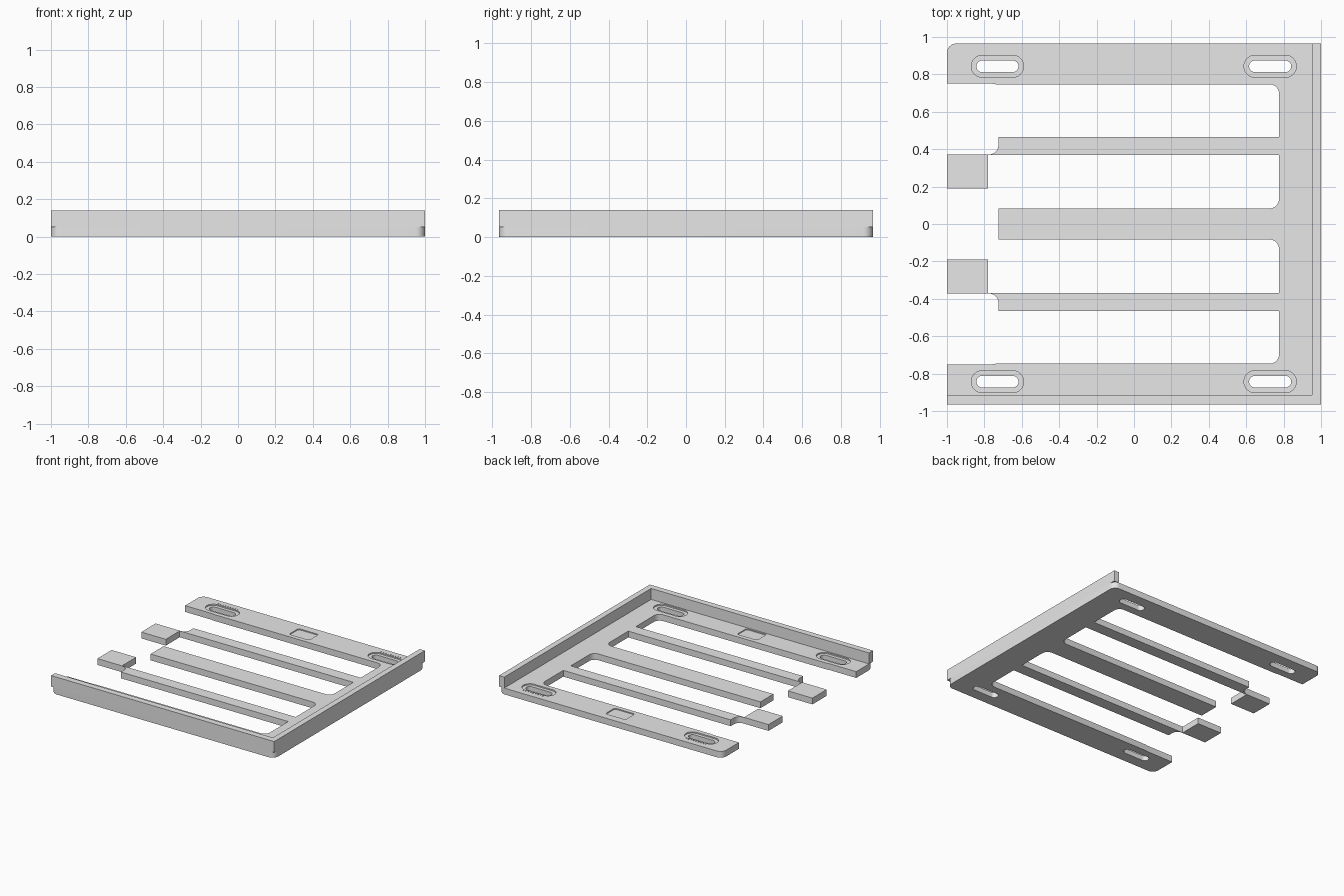
import bpy, bmesh, math

if "Cube" in bpy.data.objects:
    bpy.data.objects.remove(bpy.data.objects["Cube"])

BASE_H, WALL_H = 0.051, 0.14     # plate thickness, rim top
X, Y = 1.0, 0.965                # half sizes
R = 0.05                         # fillet radius

grey = bpy.data.materials.new("plain grey")
grey.diffuse_color = (0.8, 0.8, 0.8, 1)
grey.use_nodes = True
grey.node_tree.nodes["Principled BSDF"].inputs["Base Color"].default_value = grey.diffuse_color


def rounded(points, steps=8):
    """Outline from (x, y, radius) corners; right-angled corners get arcs."""
    out = []
    n = len(points)
    for i, (x, y, r) in enumerate(points):
        if r == 0:
            out.append((x, y))
            continue
        px, py, _ = points[i - 1]
        nx, ny, _ = points[(i + 1) % n]
        la, lb = math.hypot(px - x, py - y), math.hypot(nx - x, ny - y)
        a = ((px - x) / la * r, (py - y) / la * r)
        b = ((nx - x) / lb * r, (ny - y) / lb * r)
        for k in range(steps + 1):
            t = k / steps * math.pi / 2
            u, v = 1 - math.sin(t), 1 - math.cos(t)
            out.append((x + a[0] * u + b[0] * v, y + a[1] * u + b[1] * v))
    return out


def add_prism(bm, outline, z0, z1):
    face = bm.faces.new([bm.verts.new((x, y, z0)) for x, y in outline])
    ext = bmesh.ops.extrude_face_region(bm, geom=[face])
    top = [g for g in ext["geom"] if isinstance(g, bmesh.types.BMVert)]
    bmesh.ops.translate(bm, verts=top, vec=(0, 0, z1 - z0))


def make(name, prisms):
    bm = bmesh.new()
    for outline, z0, z1 in prisms:
        add_prism(bm, outline, z0, z1)
    bmesh.ops.remove_doubles(bm, verts=bm.verts, dist=1e-5)
    bmesh.ops.recalc_face_normals(bm, faces=bm.faces)
    mesh = bpy.data.meshes.new(name)
    bm.to_mesh(mesh)
    bm.free()
    mesh.materials.append(grey)
    ob = bpy.data.objects.new(name, mesh)
    bpy.context.collection.objects.link(ob)
    return ob


def box(cx, cy, w, h, r=0.0):
    w, h = w / 2, h / 2
    return rounded([(cx - w, cy - h, r), (cx + w, cy - h, r),
                    (cx + w, cy + h, r), (cx - w, cy + h, r)])


# Comb-shaped plate: upper half, listed from the outer right corner inward
half = [
    (X, Y, R), (-X, Y, R),
    (-X, 0.751, 0), (-0.765, 0.751, 0), (-0.74, 0.747, 0),   # end of outer bar
    (0.775, 0.747, R), (0.775, 0.464, 0),                    # outer slot
    (-0.725, 0.464, 0), (-0.725, 0.372, R), (-X, 0.372, 0),  # thin bar and pad
    (-X, 0.19, 0), (-0.78, 0.19, 0), (-0.78, 0.368, 0),
    (0.775, 0.368, 0), (0.775, 0.083, R), (-0.725, 0.083, 0),  # inner slot
]
mirrored = [(x, -y, r) for x, y, r in reversed(half)]
plate = make("base_plate", [(rounded(half + mirrored), 0, BASE_H)])

# Cutters: screw slots, their shallow recesses, label pockets and scale ticks
slots, shallow, ticks = [], [], []
for s in (1, -1):
    cy = s * 0.843
    shallow.append((box(0, cy, 0.18, 0.12, 0.015), BASE_H - 0.008, 0.1))
    for cx in (-0.73, 0.728):
        slots.append((box(cx, cy, 0.225, 0.062, 0.0309), -0.1, 0.1))
        shallow.append((box(cx, cy, 0.28, 0.118, 0.0589), BASE_H - 0.01, 0.1))
        for k in range(-4, 5):
            ticks.append((box(cx + k * 0.022, s * 0.914, 0.005, 0.014),
                          BASE_H - 0.004, 0.1))

for name, prisms in (("recess_cutter", shallow), ("slot_cutter", slots),
                     ("tick_cutter", ticks)):
    cutter = make(name, prisms)
    cutter.hide_render = True
    mod = plate.modifiers.new(name, 'BOOLEAN')
    mod.operation = 'DIFFERENCE'
    mod.solver = 'EXACT'
    mod.object = cutter
    bpy.context.view_layer.objects.active = plate
    bpy.ops.object.modifier_apply(modifier=name)
    bpy.data.objects.remove(cutter)

# L-shaped raised rim along the front and right edges, square at the corners
rim = make("rim_wall", [([(-X, -Y), (X, -Y), (X, Y), (0.953, Y),
                          (0.953, -0.915), (-X, -0.915)], BASE_H, WALL_H)])

# Smooth the fillets, keep hard edges
for ob in (plate, rim):
    bpy.ops.object.select_all(action='DESELECT')
    ob.select_set(True)
    bpy.context.view_layer.objects.active = ob
    bpy.ops.object.shade_smooth_by_angle(angle=math.radians(30))
